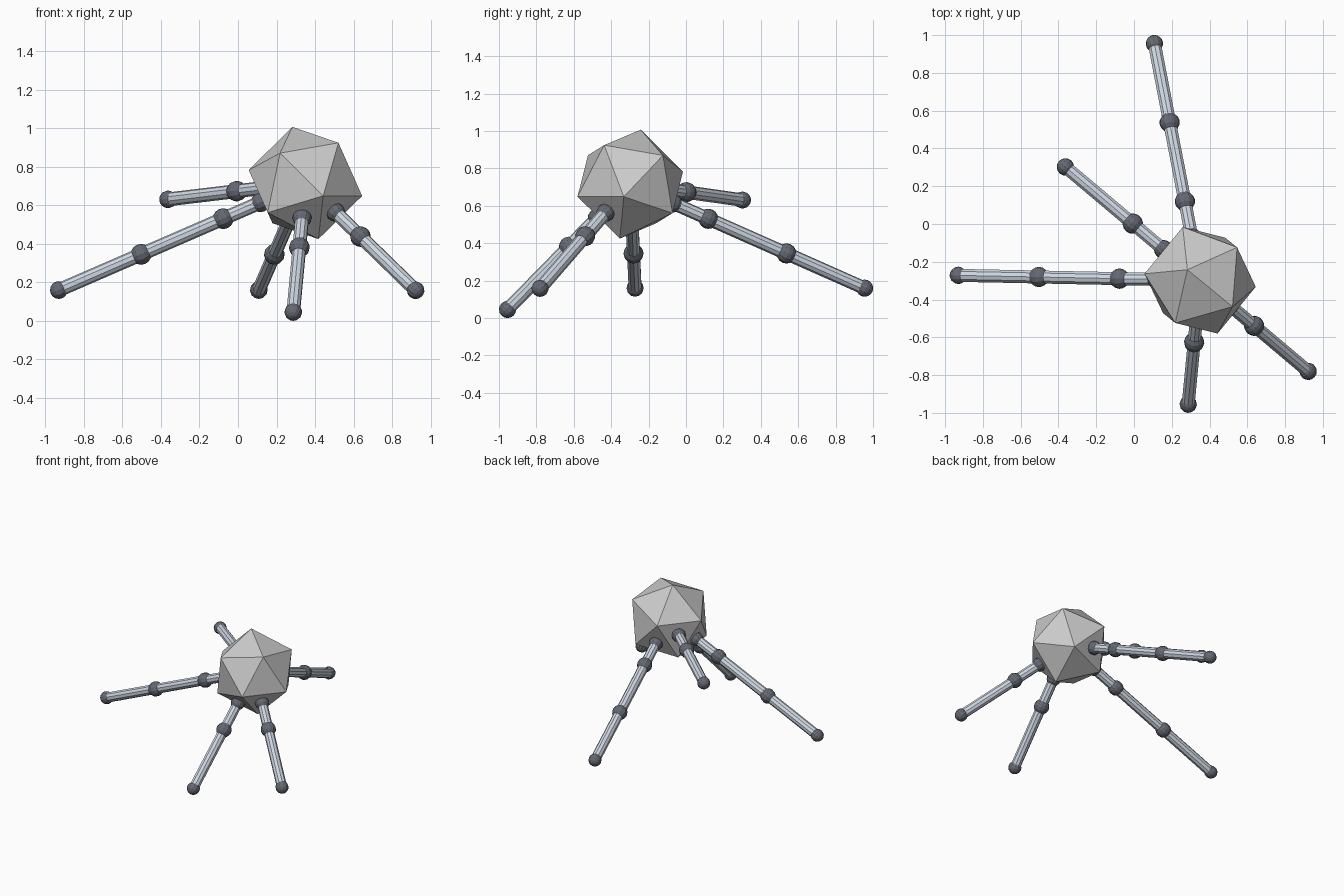
import bpy, bmesh
from math import atan2
from mathutils import Vector, Matrix

if "Cube" in bpy.data.objects:
    bpy.data.objects.remove(bpy.data.objects["Cube"])

CENTER = Vector((0.35, -0.298, 0.716))
BODY_R, HIP_DIST = 0.304, 0.255
STRUT_R, JOINT_R, TIP_R, HIP_R = 0.036, 0.054, 0.046, 0.05


def material(name, color):
    m = bpy.data.materials.new(name)
    m.diffuse_color = color
    m.use_nodes = True
    m.node_tree.nodes["Principled BSDF"].inputs["Base Color"].default_value = m.diffuse_color
    return m


light = material("light_steel", (0.62, 0.68, 0.76, 1))
dark = material("dark_steel", (0.13, 0.14, 0.17, 1))


def finish(name, bm, mat=None):
    me = bpy.data.meshes.new(name)
    bm.to_mesh(me)
    bm.free()
    if mat:
        me.materials.append(mat)
    ob = bpy.data.objects.new(name, me)
    bpy.context.collection.objects.link(ob)
    return ob


def ball(name, pos, radius, axis):
    bm = bmesh.new()
    rot = axis.to_track_quat('Z', 'Y').to_matrix().to_4x4()
    bmesh.ops.create_uvsphere(bm, u_segments=12, v_segments=8, radius=radius,
                              matrix=Matrix.Translation(pos) @ rot)
    finish(name, bm, dark)


def strut(name, a, b):
    bm = bmesh.new()
    rot = (b - a).to_track_quat('Z', 'Y').to_matrix().to_4x4()
    bmesh.ops.create_cone(bm, cap_ends=True, segments=10, radius1=STRUT_R, radius2=STRUT_R,
                          depth=(b - a).length, matrix=Matrix.Translation((a + b) / 2) @ rot)
    finish(name, bm, light)


# Body: tilted icosahedron, aligned by its top corner and one neighbouring corner
bm = bmesh.new()
bmesh.ops.create_icosphere(bm, subdivisions=1, radius=1)
ref = next(v.co for v in bm.verts if 0.3 < v.co.z < 0.6)
spin = Matrix.Rotation(-atan2(ref.y, ref.x), 4, 'Z')
up = Vector((-0.0675, 0.056, 0.2915)).normalized()
side = Vector((0.172, -0.140, 0.204))
side = (side - up * side.dot(up)).normalized()
frame = Matrix((side, up.cross(side), up)).transposed().to_4x4()
bm.transform(Matrix.Translation(CENTER) @ frame @ spin @ Matrix.Scale(BODY_R, 4))
finish("body", bm)

# Legs: (name, tip position, number of equal segments counted from the body centre)
legs = [
    ("back_leg", (0.108, 0.955, 0.16), 3),
    ("left_leg", (-0.93, -0.272, 0.16), 3),
    ("back_left_leg", (-0.363, 0.302, 0.631), 2),
    ("front_right_leg", (0.922, -0.78, 0.159), 2),
    ("front_leg", (0.287, -0.954, 0.046), 2),
]
for name, tip, n in legs:
    axis = Vector(tip) - CENTER
    pts = [CENTER + axis.normalized() * HIP_DIST]
    pts += [CENTER + axis * k / n for k in range(1, n + 1)]
    for i, p in enumerate(pts):
        kind, r = ("hip", HIP_R) if i == 0 else ("foot", TIP_R) if i == n else (f"joint_{i}", JOINT_R)
        ball(f"{name}_{kind}", p, r, axis)
        if i:
            strut(f"{name}_strut_{i}", pts[i - 1], p)
